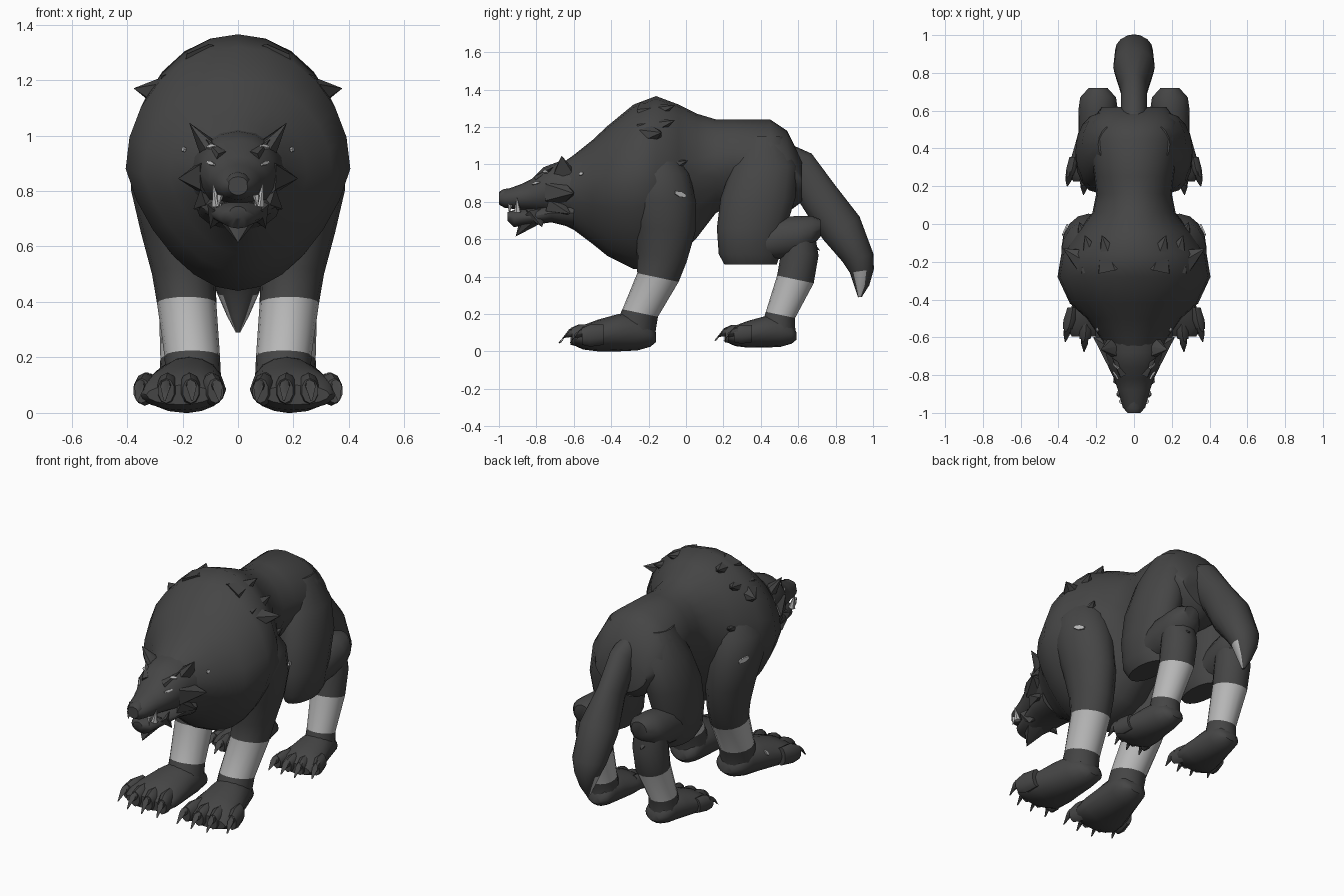
import bpy, bmesh, math
from mathutils import Vector, Matrix

cube = bpy.data.objects.get("Cube")
if cube:
    bpy.data.objects.remove(cube, do_unlink=True)


def material(name, g):
    m = bpy.data.materials.new(name)
    m.use_nodes = True
    m.diffuse_color = (g, g, g, 1)
    m.node_tree.nodes["Principled BSDF"].inputs["Base Color"].default_value = (g, g, g, 1)
    return m


FUR = material("dark fur", 0.06)
PALE = material("pale grey", 0.48)
parts = []


def finish(name, bm, mats):
    bmesh.ops.recalc_face_normals(bm, faces=bm.faces)
    me = bpy.data.meshes.new(name)
    bm.to_mesh(me)
    bm.free()
    for m in mats:
        me.materials.append(m)
    ob = bpy.data.objects.new(name, me)
    bpy.context.scene.collection.objects.link(ob)
    parts.append(ob)
    return ob


def loft(name, rows, side=1, n=16, pale=(), keel=0):
    """Skin rings of (x, y, z, half width, half depth, pitch); pale lists banded segments."""
    bm = bmesh.new()
    rings = []
    for x, y, z, rx, rv, pitch in rows:
        p = math.radians(pitch)
        ring = []
        for i in range(n):
            a = math.tau * i / n
            d = rv * math.cos(a)
            w = rx * math.sin(a) * (1 - keel * max(0, -math.cos(a)))
            ring.append(bm.verts.new((side * (x + w), y + d * math.sin(p), z + d * math.cos(p))))
        rings.append(ring)
    for k, (a, b) in enumerate(zip(rings, rings[1:])):
        for i in range(n):
            j = (i + 1) % n
            f = bm.faces.new((a[i], a[j], b[j], b[i]))
            f.material_index = int(k in pale)
    bm.faces.new(rings[0])
    bm.faces.new(rings[-1])
    return finish(name, bm, (FUR, PALE))


def upright(rows, x=0):
    """Rows of (y, top, bottom, half width) into vertical rings."""
    return [(x, y, (t + b) / 2, w, (t - b) / 2, 0) for y, t, b, w in rows]


def tuft(name, base, tip, r, flat=0.5, sides=6, mat=FUR):
    base, tip = Vector(base), Vector(tip)
    d = tip - base
    m = (Matrix.Translation((base + tip) / 2) @ d.to_track_quat('Z', 'Y').to_matrix().to_4x4()
         @ Matrix.Diagonal((1, flat, 1, 1)))
    bm = bmesh.new()
    bmesh.ops.create_cone(bm, cap_ends=True, segments=sides, radius1=r, radius2=0.001,
                          depth=d.length, matrix=m)
    finish(name, bm, [mat])


def plate(name, centre, along, normal, length, width):
    n = Vector(normal).normalized()
    u = Vector(along)
    u = (u - n * u.dot(n)).normalized()
    m = Matrix((u, n.cross(u), n)).transposed().to_4x4()
    bm = bmesh.new()
    bmesh.ops.create_cone(bm, cap_ends=True, segments=6, radius1=0.5, radius2=0.5, depth=0.009,
                          matrix=Matrix.Translation(centre) @ m @ Matrix.Diagonal((length, width, 1, 1)))
    finish(name, bm, [PALE])


# Trunk from neck to rump
loft("body", upright([
    (-.70, .98, .70, .11), (-.6, 1.05, .65, .18), (-.5, 1.13, .575, .25), (-.42, 1.205, .51, .34),
    (-.28, 1.32, .44, .405), (-.16, 1.365, .45, .385), (-.04, 1.32, .5, .3), (.06, 1.27, .61, .22),
    (.16, 1.24, .74, .2), (.25, 1.24, .78, .21), (.45, 1.24, .74, .24), (.54, 1.18, .74, .23),
    (.62, 1.02, .8, .17)]), n=24, keel=.25)

# Tail with pale marks on the sides of the tip
tail = loft("tail", [
    (0, .46, 1.09, .07, .06, 45), (0, .59, 1.0, .07, .1, 55), (0, .71, .83, .07, .105, 56),
    (0, .83, .66, .11, .115, 58), (0, .92, .5, .1, .085, 75), (0, .94, .43, .075, .065, 82),
    (0, .94, .35, .04, .04, 85), (0, .93, .29, .008, .01, 85)])
for f in tail.data.polygons:
    f.material_index = int(f.center.z < .45 and abs(f.normal.x) > .75)

# Head, muzzle, lower jaw and beard
loft("head", upright([
    (-1.0, .845, .785, .035), (-.97, .862, .768, .06), (-.88, .895, .755, .085),
    (-.82, .925, .75, .105), (-.76, .985, .74, .135), (-.68, 1.015, .72, .155),
    (-.56, 1.03, .68, .18)]))
loft("lower_jaw", upright([
    (-.955, .745, .70, .03), (-.92, .755, .665, .065), (-.82, .77, .675, .1),
    (-.72, .79, .69, .13), (-.6, .82, .66, .15)]))
loft("nose", upright([(-1.0, .852, .80, .035), (-.975, .868, .795, .045), (-.92, .875, .8, .03)]), n=10)
tuft("beard", (0, -.82, .73), (0, -.91, .615), .095, .7)

for s, side in ((1, "left"), (-1, "right")):
    # Face details
    tuft(side + "_ear", (s * .1, -.65, .945), (s * .175, -.665, 1.045), .07, .6)
    tuft(side + "_brow", (s * .05, -.79, .925), (s * .115, -.71, .985), .035, .6)
    tuft(side + "_cheek_ruff", (s * .09, -.68, .85), (s * .215, -.6, .845), .1, .9)
    tuft(side + "_lower_ruff", (s * .08, -.69, .78), (s * .16, -.62, .735), .08, .8)
    tuft(side + "_jaw_tuft", (s * .06, -.8, .74), (s * .1, -.77, .665), .07, .6)
    tuft(side + "_fang", (s * .075, -.9, .745), (s * .09, -.905, .825), .02, 1, 6, PALE)
    tuft(side + "_small_tooth", (s * .066, -.94, .785), (s * .07, -.945, .74), .014, 1, 6, PALE)
    plate(side + "_eye", (s * .098, -.802, .9), (s * .5, .7, .2), (s * .75, -.55, .35), .055, .014)
    plate(side + "_brow_mark", (s * .096, -.752, .96), (s * .8, .5, 0), (s * .5, -.5, .7), .045, .016)
    plate(side + "_neck_mark", (s * .195, -.56, .95), (0, 1, .3), (s * .85, -.4, .4), .025, .018)
    plate(side + "_flank_mark", (s * .365, -.03, .84), (0, 1, -.3), (s * .9, .4, 0), .075, .03)

    # Mane spike and low ridges of fur
    tuft(side + "_shoulder_spike", (s * .255, -.2, 1.15), (s * .375, -.13, 1.17), .08, .9)
    for k, (x, y, z) in enumerate(((.17, -.06, 1.315), (.26, -.06, 1.235), (.29, .01, 1.02))):
        tuft(f"{side}_mane_ridge_{k}", (s * (x - .06), y - .16, z - .06), (s * x, y, z), .1, .8)

    # Front leg with pale band
    loft(side + "_front_leg", [
        (.2, -.16, 1.08, .1, .1, 90), (.235, -.15, .95, .15, .17, 90), (.24, -.13, .8, .145, .185, 92),
        (.22, -.115, .65, .13, .165, 95), (.195, -.13, .5, .115, .135, 100),
        (.185, -.15, .395, .107, .113, 102), (.165, -.245, .205, .1, .097, 102),
        (.16, -.28, .1, .1, .115, 95)], s, pale=(5,))

    # Thigh, hock and pale-banded hind leg
    loft(side + "_thigh", [
        (.12, .42, 1.15, .07, .1, 90), (.155, .42, .99, .12, .175, 90), (.185, .385, .82, .125, .2, 90),
        (.195, .35, .66, .115, .185, 90), (.195, .34, .52, .1, .165, 90),
        (.19, .345, .465, .07, .14, 90)], s)
    loft(side + "_hock", [
        (.2, .36, .57, .08, .09, 0), (.2, .5, .605, .095, .11, 0), (.19, .6, .615, .105, .11, 0),
        (.19, .67, .64, .095, .085, 0), (.19, .72, .66, .05, .045, 0)], s)
    loft(side + "_hind_leg", [
        (.19, .605, .66, .09, .08, 95), (.19, .61, .53, .1, .1, 100), (.19, .585, .385, .095, .1, 102),
        (.2, .505, .195, .08, .08, 102), (.2, .49, .1, .085, .095, 95)], s, pale=(2,))
    tuft(side + "_hock_tuft", (s * .2, .63, .6), (s * .2, .715, .54), .06, .6)

    # Paws: shared shape, placed and scaled for front and back
    for leg, heel, x0, spread, size, ground in (("front", -.16, .15, .06, 1, 0),
                                                ("hind", .59, .195, .025, .84, .02)):
        shape = ((0, .1, .05, .045), (.03, .15, .025, .085), (.1, .21, .005, .105), (.2, .2, 0, .125),
                 (.31, .17, 0, .15), (.39, .14, .01, .155), (.435, .1, .03, .12))
        rows = []
        for d, t, b, w in shape:
            rows += upright([(heel - d * size, ground + t * size, ground + b * size, w * size)],
                            x0 + spread * d / .435)
        loft(f"{side}_{leg}_paw", rows, s)
        for k in range(4):
            # Toe knuckle and curved claw fan outward
            u = (k - 1.45) / 1.5
            x = x0 + spread + u * .122 * size
            y = heel - (.435 - .05 * max(u, 0) ** 2 - .01 * abs(u)) * size
            out = u * .012
            toe = [(x - out, y + .09 * size, ground + .09 * size, .03, .055 * size, 0),
                   (x, y + .02 * size, ground + .085 * size, .04 * size, .06 * size, 0),
                   (x + out, y - .025 * size, ground + .08 * size, .03 * size, .045 * size, 0)]
            loft(f"{side}_{leg}_toe_{k}", toe, s, 10)
            claw = [(x + out, y, ground + .105 * size, .02, .025, 0),
                    (x + out * 1.6, y - .05 * size, ground + .095 * size, .018, .028, 35),
                    (x + out * 2.2, y - .088 * size, ground + .045 * size, .004, .006, 65)]
            loft(f"{side}_{leg}_claw_{k}", claw, s, 8)

# Small fleck on the outside of one front paw
plate("paw_fleck", (-.292, -.35, .14), (0, .3, 1), (-.85, 0, .5), .04, .016)

# Smooth shading with sharp creases kept
bpy.ops.object.select_all(action='DESELECT')
for ob in parts:
    ob.select_set(True)
bpy.context.view_layer.objects.active = parts[0]
bpy.ops.object.shade_smooth_by_angle(angle=math.radians(45))
